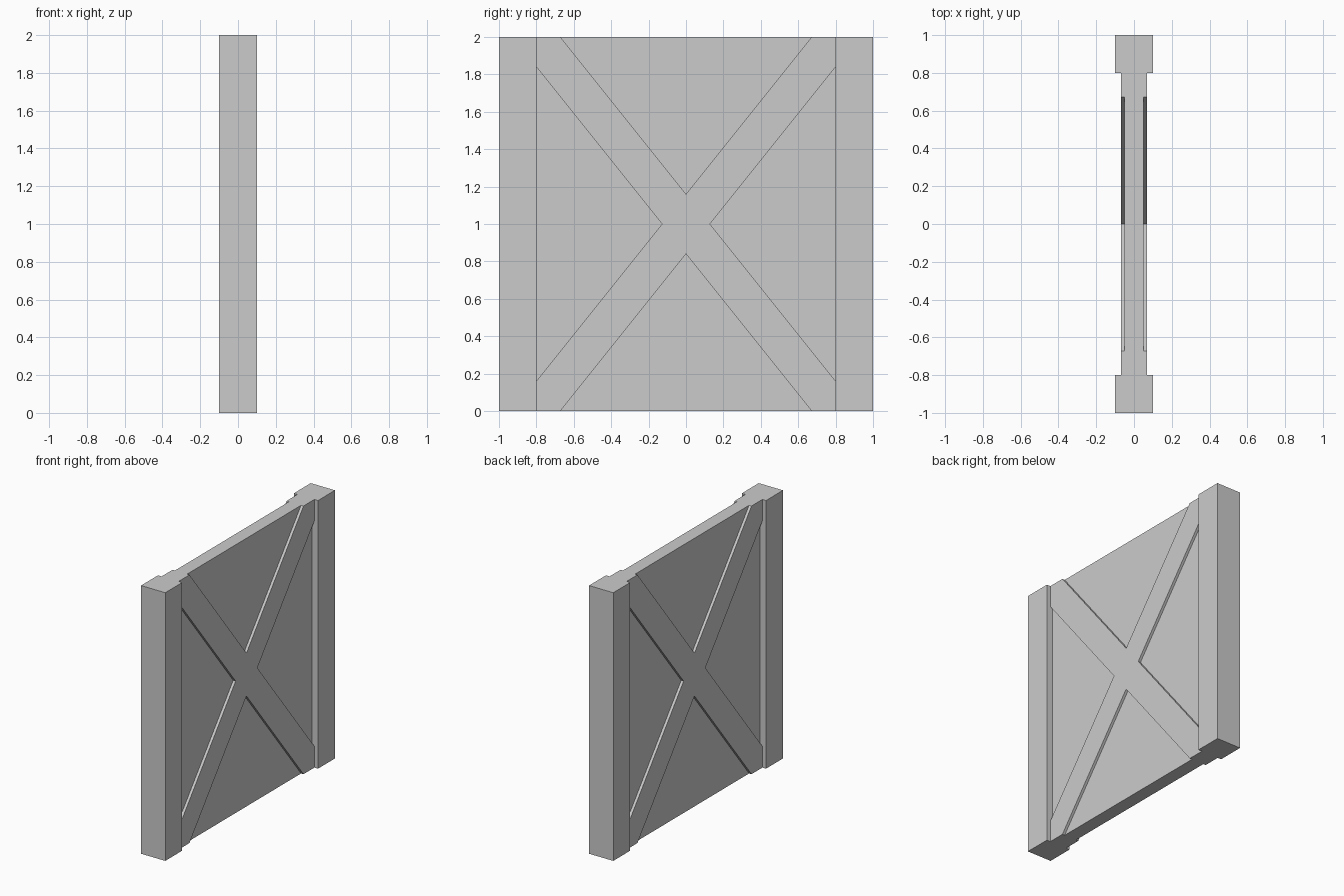
import bpy, bmesh

if "Cube" in bpy.data.objects:
    bpy.data.objects.remove(bpy.data.objects["Cube"])

HEIGHT = 2.0
MID = HEIGHT / 2
INNER = 0.8                    # half width between the posts
PANEL = 0.05                   # half thickness of the panel
BRACE = 0.07                   # half thickness over the braces
NOTCH = 0.16                   # vertical half width of a brace arm
RUN = NOTCH * INNER / MID      # horizontal half width of a brace arm


def extrude_profile(name, profile, x0, x1):
    """Solid from a (y, z) outline swept along x."""
    bm = bmesh.new()
    face = bm.faces.new([bm.verts.new((x0, y, z)) for y, z in profile])
    ext = bmesh.ops.extrude_face_region(bm, geom=[face])["geom"]
    verts = [g for g in ext if isinstance(g, bmesh.types.BMVert)]
    bmesh.ops.translate(bm, verts=verts, vec=(x1 - x0, 0, 0))
    bmesh.ops.recalc_face_normals(bm, faces=bm.faces)
    mesh = bpy.data.meshes.new(name)
    bm.to_mesh(mesh)
    bm.free()
    obj = bpy.data.objects.new(name, mesh)
    bpy.context.collection.objects.link(obj)
    return obj


def rect(y0, y1):
    return [(y0, 0), (y1, 0), (y1, HEIGHT), (y0, HEIGHT)]


# Recessed panel
extrude_profile("panel", rect(-INNER, INNER), -PANEL, PANEL)

# Side posts
extrude_profile("front_post", rect(-1, -INNER), -0.1, 0.1)
extrude_profile("back_post", rect(INNER, 1), -0.1, 0.1)

# Cross brace outline: one quadrant, mirrored around the centre
arm = [(RUN, 0), (INNER, MID - NOTCH), (INNER, MID), (INNER - RUN, MID)]
top_half = arm + [(0, NOTCH)] + [(-y, z) for y, z in reversed(arm)]
outline = top_half + [(y, -z) for y, z in reversed(top_half[1:-1])]
# the bottom half also needs its centre notch, already mirrored from the top
outline = [(y, z + MID) for y, z in outline]

# Cross braces on both faces
extrude_profile("right_cross_brace", outline, PANEL, BRACE)
extrude_profile("left_cross_brace", outline, -BRACE, -PANEL)
